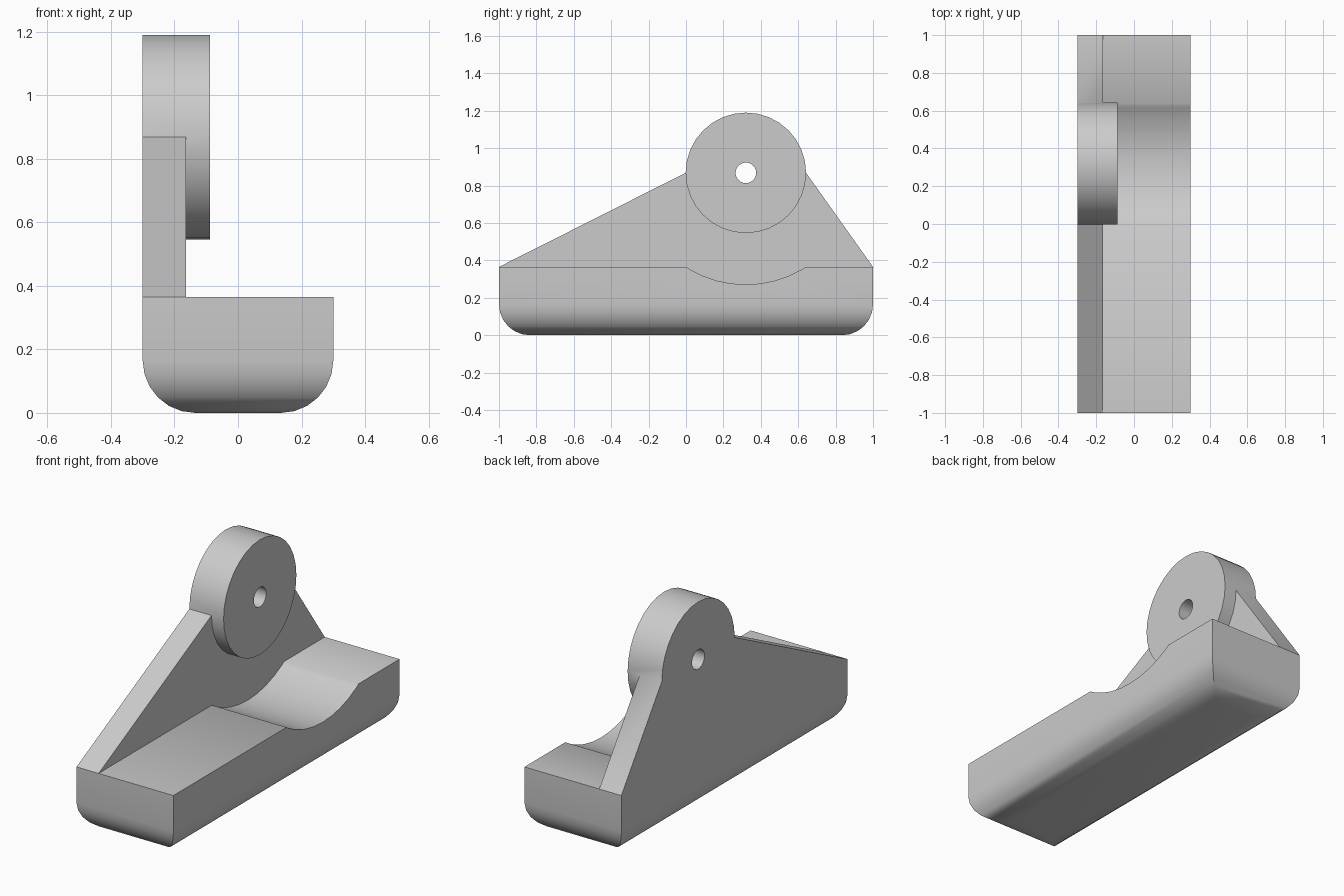
import bpy, bmesh
from math import sin, cos, pi, radians

if "Cube" in bpy.data.objects:
    bpy.data.objects.remove(bpy.data.objects["Cube"])

HALF_W, HALF_L, DECK = 0.30, 1.0, 0.365
PLATE_X, BOSS_X = -0.163, -0.088
CY, CZ, BOSS_R = 0.32, 0.868, 0.322

grey = bpy.data.materials.new("light grey")
grey.use_nodes = True
grey.diffuse_color = (0.6, 0.6, 0.6, 1)
grey.node_tree.nodes["Principled BSDF"].inputs["Base Color"].default_value = (0.6, 0.6, 0.6, 1)


def loft(name, rings):
    """Closed solid through matching rings of points."""
    bm = bmesh.new()
    loops = [[bm.verts.new(p) for p in ring] for ring in rings]
    for a, b in zip(loops, loops[1:]):
        for i in range(len(a)):
            j = (i + 1) % len(a)
            bm.faces.new((a[i], a[j], b[j], b[i]))
    bm.faces.new(loops[0])
    bm.faces.new(loops[-1])
    bmesh.ops.recalc_face_normals(bm, faces=bm.faces)
    mesh = bpy.data.meshes.new(name)
    bm.to_mesh(mesh)
    bm.free()
    mesh.materials.append(grey)
    obj = bpy.data.objects.new(name, mesh)
    bpy.context.collection.objects.link(obj)
    return obj


def extrude(name, outline, x0, x1):
    """Side outline of (y, z) points extruded along x."""
    return loft(name, [[(x, y, z) for y, z in outline] for x in (x0, x1)])


def circle(r, n):
    return [(CY + r * cos(2 * pi * i / n), CZ + r * sin(2 * pi * i / n)) for i in range(n)]


def combine(obj, other, operation):
    mod = obj.modifiers.new(operation, "BOOLEAN")
    mod.operation, mod.object, mod.solver = operation, other, "EXACT"
    bpy.context.view_layer.objects.active = obj
    bpy.ops.object.modifier_apply(modifier=mod.name)
    bpy.data.objects.remove(other)


def smooth(obj):
    bpy.ops.object.select_all(action="DESELECT")
    obj.select_set(True)
    bpy.context.view_layer.objects.active = obj
    bpy.ops.object.shade_smooth_by_angle(angle=radians(35))


# Base block with rounded, mitred bottom edges
R, STEPS = 0.165, 6
levels = [(R * (1 - sin(a)), R * (1 - cos(a))) for a in (pi / 2 * i / STEPS for i in range(STEPS + 1))]
# each level is (inset, height)
levels.append((0, DECK))
levels[:-1] = sorted(levels[:-1], key=lambda lv: lv[1])
rings = []
for inset, z in levels:
    w, l = HALF_W - inset, HALF_L - inset
    rings.append([(-w, -l, z), (w, -l, z), (w, l, z), (-w, l, z)])
base = loft("base", rings)

# Curved clearance hollow across the deck beside the plate
combine(base, extrude("hollow_cutter", circle(0.597, 48), PLATE_X, 0.5), "DIFFERENCE")
smooth(base)

# Upright plate with the round boss and its pin hole
bracket = extrude("pivot_bracket", [(-HALF_L, DECK), (CY - BOSS_R, CZ), (CY + BOSS_R, CZ), (HALF_L, DECK)],
                  -HALF_W, PLATE_X)
combine(bracket, extrude("boss", circle(BOSS_R, 32), -HALF_W, BOSS_X), "UNION")
combine(bracket, extrude("hole_cutter", circle(0.055, 24), -0.5, 0.5), "DIFFERENCE")
smooth(bracket)
